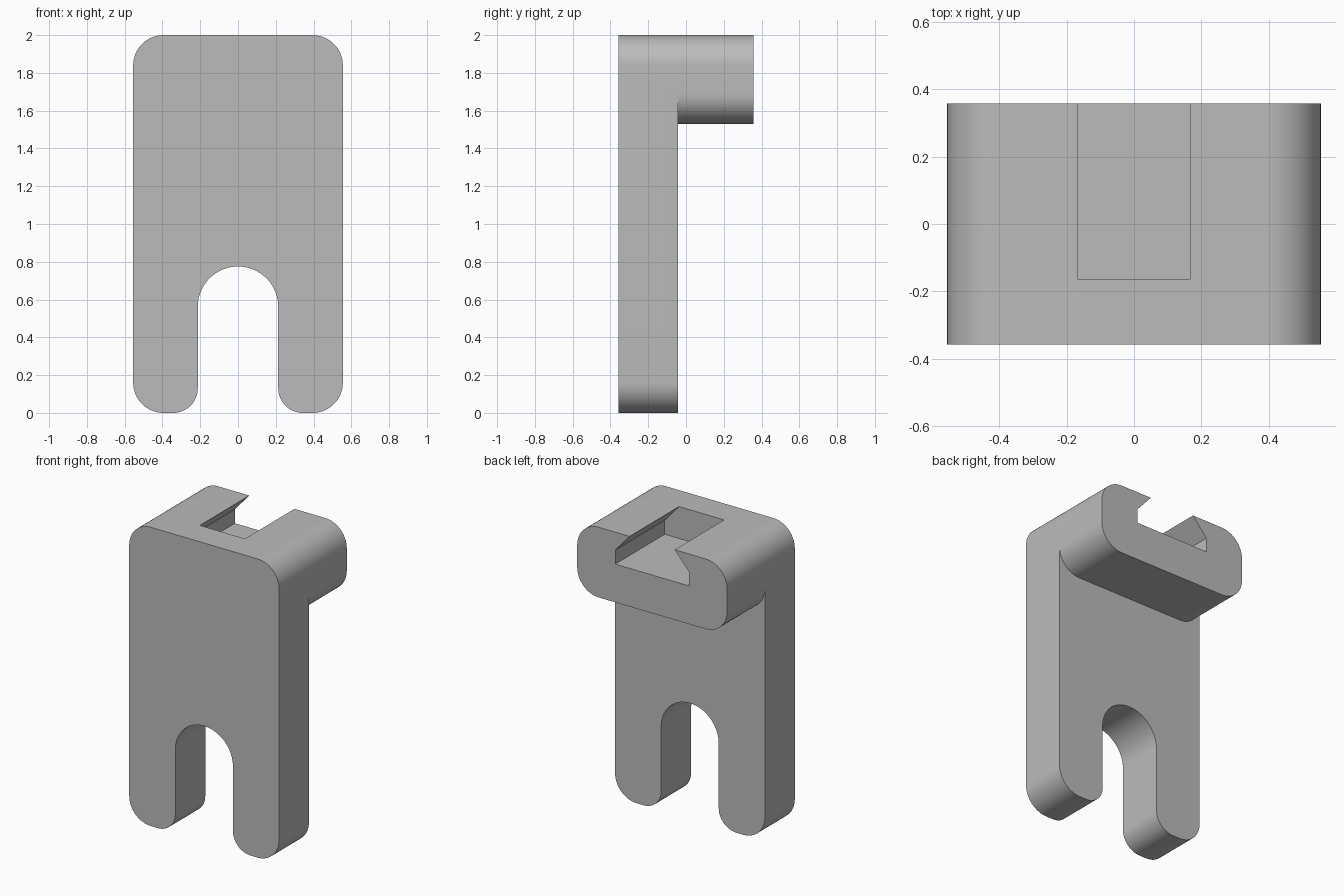
import bpy, bmesh, math

if "Cube" in bpy.data.objects:
    bpy.data.objects.remove(bpy.data.objects["Cube"])

HALF_W, R = 0.555, 0.16             # half width, outer corner radius
FRONT, STEP, BACK = -0.358, -0.042, 0.358
SLOT, SLOT_TOP, TOE_R = 0.213, 0.775, 0.13

grey = bpy.data.materials.new("plain grey")
grey.use_nodes = True
colour = (0.5, 0.5, 0.5, 1)
grey.diffuse_color = colour
grey.node_tree.nodes["Principled BSDF"].inputs["Base Color"].default_value = colour


def arc(cx, cz, r, start, end, steps=16):
    """Points on an arc in the x-z plane, angles in degrees."""
    angles = [math.radians(start + (end - start) * i / steps) for i in range(steps + 1)]
    return [(cx + r * math.cos(a), cz + r * math.sin(a)) for a in angles]


def mirrored(half):
    """Complete a right-hand half outline with its mirror image."""
    return half + [(-x, z) for x, z in reversed(half)]


def prism(name, outline, y0, y1):
    """Extrude an x-z outline along y."""
    bm = bmesh.new()
    face = bm.faces.new([bm.verts.new((x, y0, z)) for x, z in outline])
    grown = bmesh.ops.extrude_face_region(bm, geom=[face])["geom"]
    verts = [v for v in grown if isinstance(v, bmesh.types.BMVert)]
    bmesh.ops.translate(bm, verts=verts, vec=(0, y1 - y0, 0))
    bmesh.ops.recalc_face_normals(bm, faces=bm.faces)
    mesh = bpy.data.meshes.new(name)
    bm.to_mesh(mesh)
    bm.free()
    mesh.materials.append(grey)
    obj = bpy.data.objects.new(name, mesh)
    bpy.context.collection.objects.link(obj)
    return obj


def combine(target, tool, operation):
    """Apply a boolean and remove the tool."""
    mod = target.modifiers.new(operation, "BOOLEAN")
    mod.operation, mod.object, mod.solver = operation, tool, "EXACT"
    bpy.context.view_layer.objects.active = target
    bpy.ops.object.modifier_apply(modifier=mod.name)
    bpy.data.objects.remove(tool)


top_corner = arc(HALF_W - R, 2 - R, R, 90, 0)

# Forked plate: rounded top, two rounded legs, arched slot between them
bracket = prism("forked_bracket", mirrored(
    top_corner
    + arc(HALF_W - R, R, R, 0, -90)
    + arc(SLOT + TOE_R, TOE_R, TOE_R, -90, -180)
    + arc(0, SLOT_TOP - SLOT, SLOT, 0, 88, 24)), FRONT, STEP)

# Rounded block that juts out at the top of the back
block = prism("top_block", mirrored(
    top_corner + arc(HALF_W - R, 1.53 + R, R, 0, -90)), STEP, BACK)
combine(bracket, block, "UNION")

# Undercut groove, open at the top and back
groove = prism("groove_cutter", mirrored(
    [(0.167, 2.1), (0.167, 2), (0.273, 1.88), (0.273, 1.786)]), -0.165, BACK + 0.1)
combine(bracket, groove, "DIFFERENCE")

# Merge coplanar faces, then smooth only the rounded corners
bm = bmesh.new()
bm.from_mesh(bracket.data)
bmesh.ops.remove_doubles(bm, verts=bm.verts, dist=0.0001)
bmesh.ops.dissolve_limit(bm, angle_limit=math.radians(0.5), verts=bm.verts, edges=bm.edges)
bm.to_mesh(bracket.data)
bm.free()
bpy.ops.object.select_all(action="DESELECT")
bracket.select_set(True)
bpy.context.view_layer.objects.active = bracket
bpy.ops.object.shade_smooth_by_angle(angle=math.radians(30))
